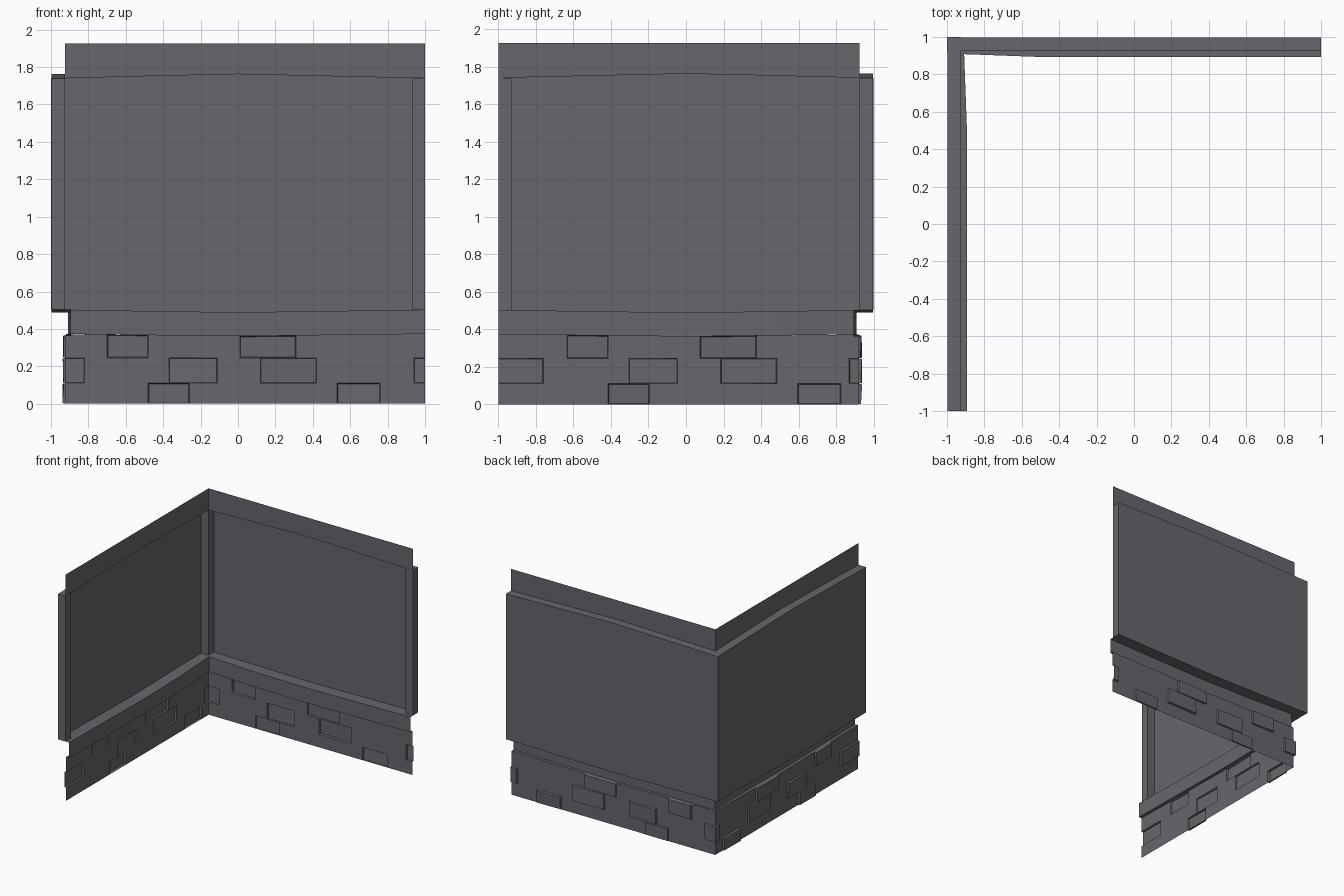
import bpy, bmesh, random
from mathutils import Matrix

if "Cube" in bpy.data.objects:
    bpy.data.objects.remove(bpy.data.objects["Cube"])

random.seed(4)
stone = bpy.data.materials.new("purple_grey_stone")
stone.diffuse_color = (0.14, 0.13, 0.15, 1)
stone.use_nodes = True
stone.node_tree.nodes["Principled BSDF"].inputs["Base Color"].default_value = stone.diffuse_color

W_TOP, W_PANEL, W_BASE = 0.925, 0.998, 0.92


def finish(name, bm, rotate=False, normals=True):
    """Turn a bmesh into an object; rotate puts it on the left wall."""
    if rotate:
        bm.transform(Matrix.Rotation(1.5707963, 4, 'Z'))
    if normals:
        bmesh.ops.recalc_face_normals(bm, faces=bm.faces)
    me = bpy.data.meshes.new(name)
    bm.to_mesh(me)
    bm.free()
    me.materials.append(stone)
    ob = bpy.data.objects.new(name, me)
    bpy.context.collection.objects.link(ob)


def bow(u):
    return max(0.0, 1 - abs(u))


def quad(bm, pts):
    bm.faces.new([bm.verts.new(p) for p in pts])


def section(u_side, corner):
    """Wall profile (distance out, height) at a station along the wall."""
    b = bow(u_side)
    band = 0.908 if corner else 0.893
    return [(W_TOP, 1.925), (W_TOP, 1.74 + 0.022 * b), (W_PANEL, 1.74 + 0.022 * b),
            (W_PANEL, 0.503 - 0.014 * b), (band, 0.503 - 0.014 * b),
            (band, 0.373 - 0.012 * b), (W_BASE, 0.373 - 0.012 * b)]


# Wall sheet: stepped profile swept along the wall and mitred at the corner
def wall(name, left):
    bm = bmesh.new()
    rows = []
    for u in (-1, -0.5, 0, 0.5, 1):
        corner = u == (1 if left else -1)
        rows.append([bm.verts.new((u * w if corner else u, w, z))
                     for w, z in section(u, corner)])
    for a, b in zip(rows, rows[1:]):
        for i in range(len(a) - 1):
            bm.faces.new((a[i], a[i + 1], b[i + 1], b[i]))
    finish(name, bm, left, False)


# Brick base: three courses, chosen bricks pushed outwards
def base(name, left):
    s = 0.065 if left else 0
    lo, hi = (-1, W_BASE) if left else (-W_BASE, 1)
    courses = [
        (0.0, 0.11, [(-0.48, -0.26), (0.53, 0.76)]),
        (0.11, 0.245, [(-1.1, -0.82), (-0.37, -0.11), (0.12, 0.42), (0.94, 1.1)]),
        (0.245, 0.373, [(-0.70, -0.48), (0.01, 0.31)])]
    bm = bmesh.new()
    for z0, z1, bricks in courses:
        spans = [(max(lo, a + s), min(hi, b + s)) for a, b in bricks]
        if left and z0 == 0.11:
            spans[0] = (-1, -0.76)
            spans[-1] = (0.87, hi)
        cuts = sorted({lo, hi, 0.0, *(c for sp in spans for c in sp)})
        top = lambda u: z1 - (0.012 * bow(u) if z1 > 0.3 else 0)
        for a, b in zip(cuts, cuts[1:]):
            if not any(p <= a and b <= q for p, q in spans):
                quad(bm, [(a, W_BASE, z0), (b, W_BASE, z0),
                          (b, W_BASE, top(b)), (a, W_BASE, top(a))])
        for a, b in spans:
            back = [(a, W_BASE, z0), (b, W_BASE, z0), (b, W_BASE, top(b)), (a, W_BASE, top(a))]
            e = 0.004   # slightly slanted brick sides
            face = []
            for (u, w, z), (du, dz) in zip(back, [(e, e), (-e, e), (-e, -e), (e, -e)]):
                d = random.uniform(0.008, 0.02)
                if abs(u) == W_BASE:      # corner bricks meet on the mitre
                    d = 0.015
                    du = d if u > 0 else -d
                elif abs(u) == 1:
                    du = 0
                face.append((u + du, w + d, z + dz))
            quad(bm, face)
            for i in range(4):
                j = (i + 1) % 4
                if back[i][0] == back[j][0] and abs(back[i][0]) in (1, W_BASE):
                    continue              # open at wall ends
                quad(bm, [back[i], back[j], face[j], face[i]])
    bmesh.ops.remove_doubles(bm, verts=bm.verts, dist=1e-5)
    finish(name, bm, left, False)


# Upright square posts
def post(name, x0, x1, y0, y1, left=False):
    bm = bmesh.new()
    bmesh.ops.create_cube(bm, size=1)
    z0, z1 = 0.503, 1.74
    bm.transform(Matrix.Translation(((x0 + x1) / 2, (y0 + y1) / 2, (z0 + z1) / 2))
                 @ Matrix.Diagonal((x1 - x0, y1 - y0, z1 - z0, 1)))
    finish(name, bm, left)


wall("back_wall", False)
wall("left_wall", True)
base("back_brick_base", False)
base("left_brick_base", True)
post("corner_post", -1, -W_TOP, W_TOP, 1)
post("back_end_post", 0.93, 1, W_TOP, 0.997)
post("left_end_post", -1, -0.93, W_TOP, 0.997, True)
